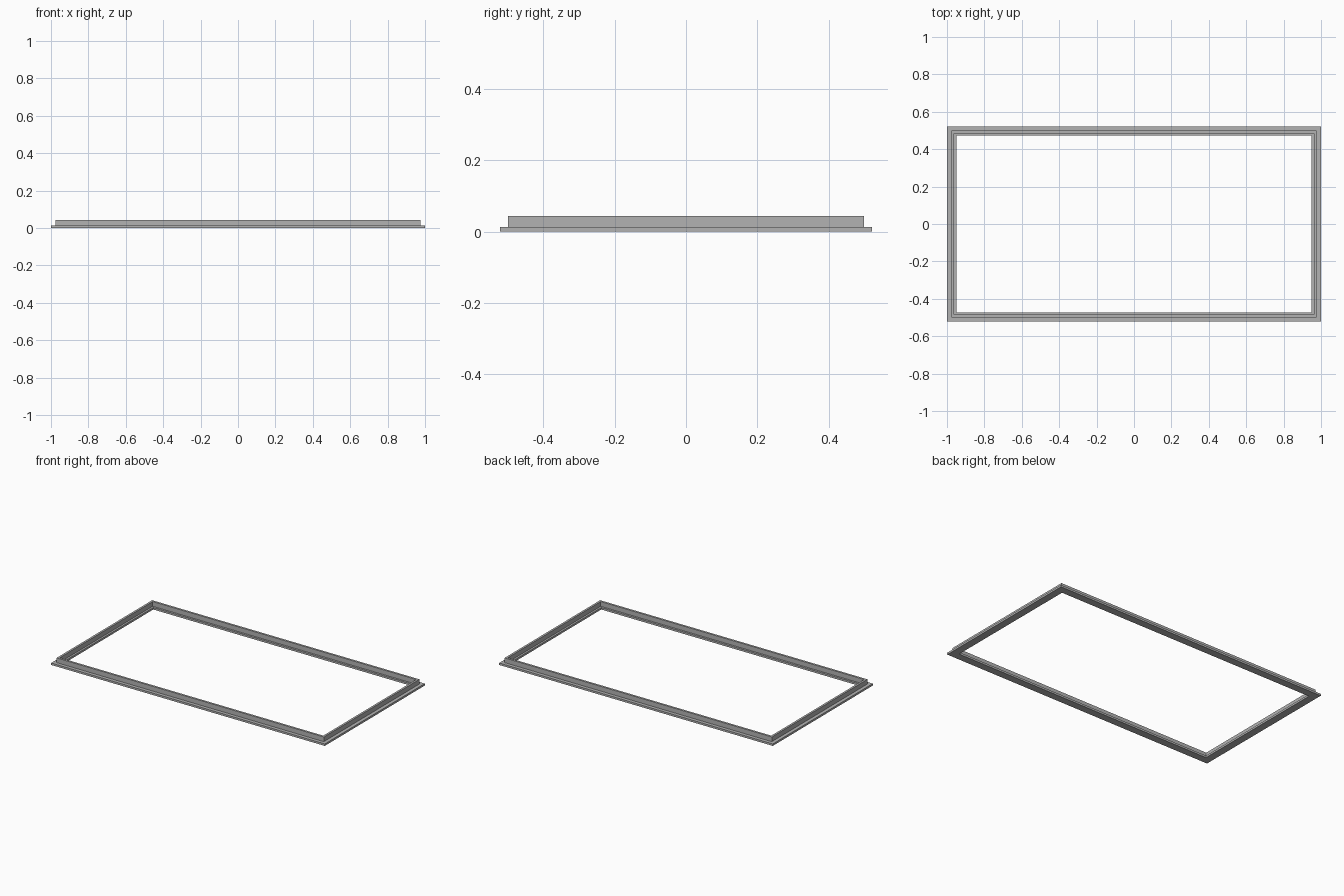
import bpy, bmesh

if "Cube" in bpy.data.objects:
    bpy.data.objects.remove(bpy.data.objects["Cube"])

grey = bpy.data.materials.new("grey metal")
grey.diffuse_color = (0.45, 0.45, 0.45, 1)
grey.use_nodes = True
grey.node_tree.nodes["Principled BSDF"].inputs["Base Color"].default_value = grey.diffuse_color

HALF_X, HALF_Y = 1.0, 0.522

# Cross-section: (inset from outer edge, height), an upright rib on a flat flange
PROFILE = [(0, 0), (0, 0.013), (0.023, 0.013), (0.023, 0.044),
           (0.037, 0.044), (0.037, 0.013), (0.05, 0.013), (0.05, 0)]


def mitred_frame(name, profile):
    """Sweep a profile round a rectangle with mitred corners."""
    bm = bmesh.new()
    rings = []
    for inset, z in profile:
        x, y = HALF_X - inset, HALF_Y - inset
        rings.append([bm.verts.new((sx * x, sy * y, z))
                      for sx, sy in ((-1, -1), (1, -1), (1, 1), (-1, 1))])
    for i, ring in enumerate(rings):
        nxt = rings[(i + 1) % len(rings)]
        for k in range(4):
            j = (k + 1) % 4
            bm.faces.new((ring[k], ring[j], nxt[j], nxt[k]))
    bmesh.ops.recalc_face_normals(bm, faces=bm.faces)
    mesh = bpy.data.meshes.new(name)
    bm.to_mesh(mesh)
    bm.free()
    mesh.materials.append(grey)
    obj = bpy.data.objects.new(name, mesh)
    bpy.context.collection.objects.link(obj)
    return obj


mitred_frame("flanged_frame", PROFILE)
